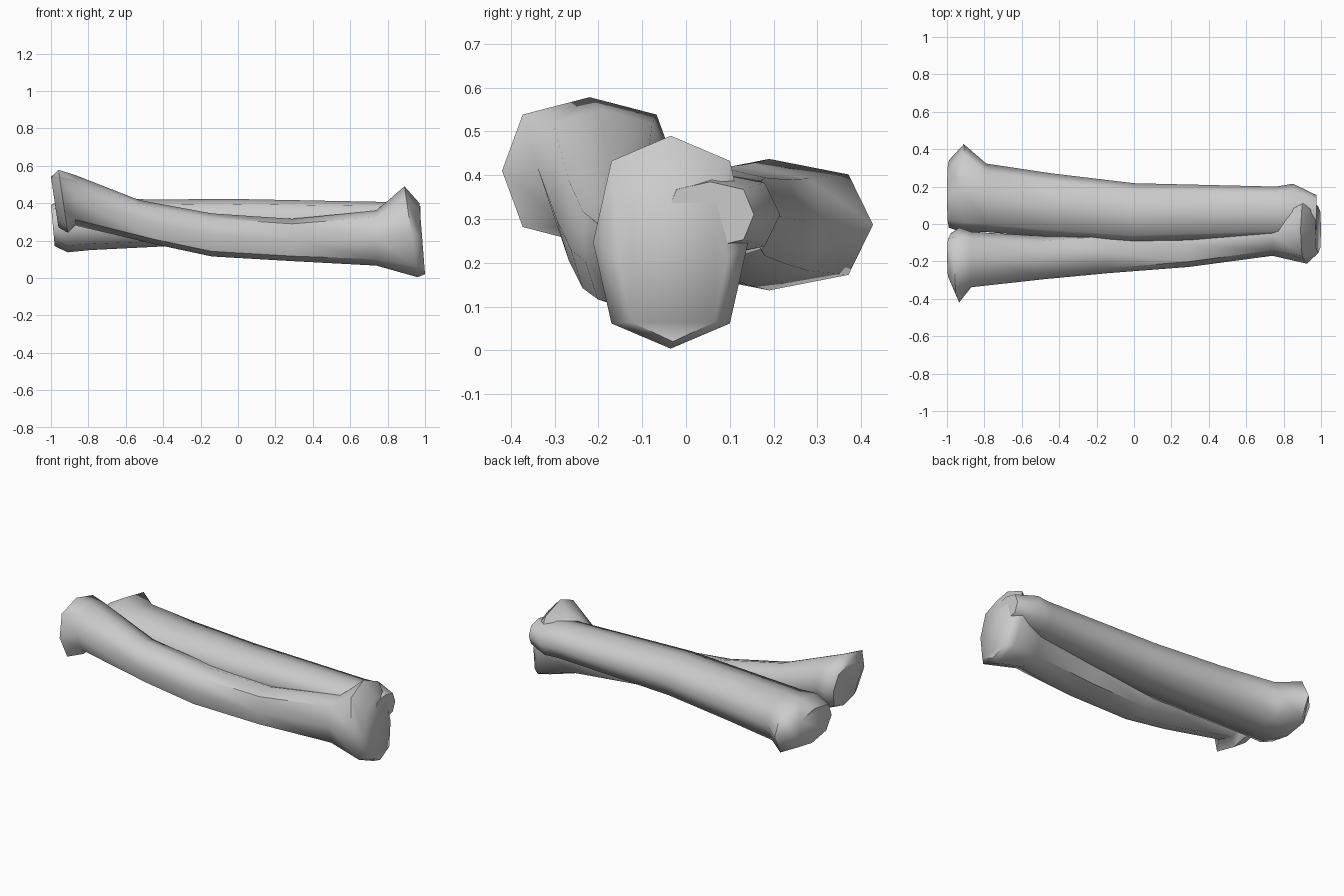
import bpy, bmesh, math

SIDES = 8


def make_log(name, rings):
    """Loft octagonal rings: x, y, z centre, y radius, z radius, x lean of the top."""
    bm = bmesh.new()
    loops = []
    for x, y, z, ry, rz, lean in rings:
        loop = []
        for i in range(SIDES):
            a = 2 * math.pi * i / SIDES
            k = 1.08 if i % 2 else 1.0      # slightly squared octagon
            c, s = k * math.cos(a), k * math.sin(a)
            loop.append(bm.verts.new((x + lean * s, y + ry * c, z + rz * s)))
        loops.append(loop)
    for a, b in zip(loops, loops[1:]):
        for i in range(SIDES):
            j = (i + 1) % SIDES
            bm.faces.new((a[i], a[j], b[j], b[i]))
    bm.faces.new(loops[0])
    bm.faces.new(loops[-1])
    bmesh.ops.recalc_face_normals(bm, faces=bm.faces)
    mesh = bpy.data.meshes.new(name)
    bm.to_mesh(mesh)
    bm.free()
    obj = bpy.data.objects.new(name, mesh)
    bpy.context.collection.objects.link(obj)
    bpy.ops.object.select_all(action='DESELECT')
    obj.select_set(True)
    bpy.context.view_layer.objects.active = obj
    bpy.ops.object.shade_smooth_by_angle(angle=math.radians(55))
    return obj


# Curved front piece with flared ends
make_log("front_log", [
    (-0.98, -0.18, 0.405, 0.13, 0.135, -0.02),
    (-0.935, -0.22, 0.41, 0.20, 0.168, -0.025),
    (-0.87, -0.19, 0.415, 0.148, 0.135, 0.0),
    (-0.48, -0.18, 0.297, 0.115, 0.12, -0.05),
    (-0.14, -0.15, 0.23, 0.113, 0.115, 0.0),
    (0.29, -0.11, 0.203, 0.12, 0.113, 0.0),
    (0.74, -0.05, 0.213, 0.12, 0.147, 0.0),
    (0.925, -0.035, 0.247, 0.177, 0.243, -0.035),
    (0.985, -0.03, 0.21, 0.125, 0.19, -0.015),
])

# Straighter back piece, wider at the left end
make_log("back_log", [
    (-0.99, 0.16, 0.28, 0.18, 0.11, -0.01),
    (-0.91, 0.19, 0.287, 0.237, 0.15, 0.0),
    (-0.79, 0.14, 0.287, 0.183, 0.138, 0.0),
    (-0.45, 0.10, 0.293, 0.172, 0.127, 0.0),
    (0.0, 0.06, 0.305, 0.158, 0.117, 0.0),
    (0.76, 0.065, 0.31, 0.135, 0.097, 0.0),
    (0.85, 0.065, 0.31, 0.15, 0.095, 0.0),
    (0.975, 0.055, 0.31, 0.10, 0.075, 0.0),
])
